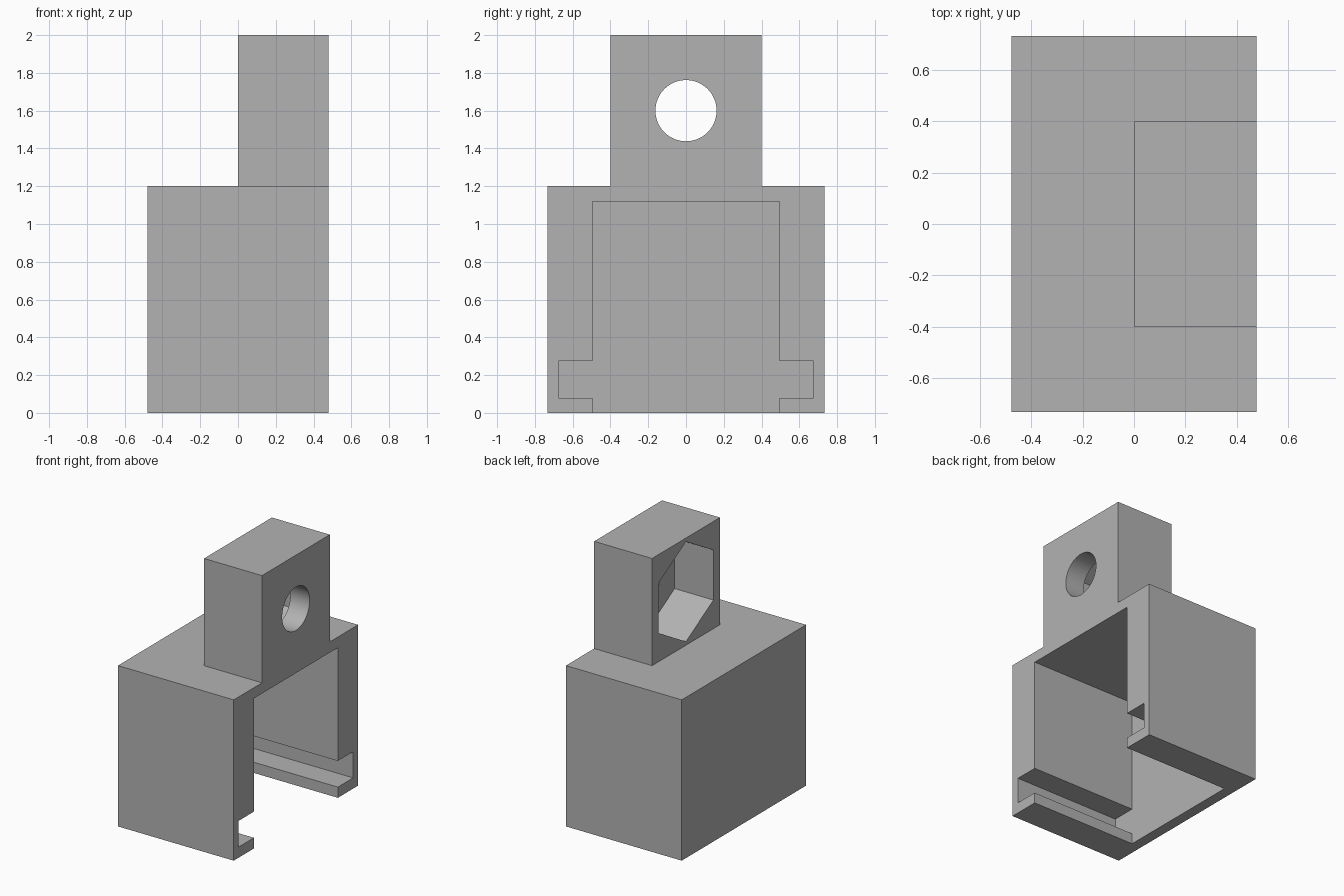
import bpy, bmesh, math
from mathutils import Vector

cube = bpy.data.objects.get("Cube")
if cube:
    bpy.data.objects.remove(cube, do_unlink=True)

HALF_X, HALF_Y = 0.478, 0.733      # housing footprint
WALL = 0.08                        # roof, back wall and lip thickness
HOUSING_TOP, TOP = 1.2, 2.0
LUG_HALF_Y, BORE_Z = 0.4, 1.6

grey = bpy.data.materials.new("plain grey")
grey.use_nodes = True
colour = (0.45, 0.45, 0.45, 1)
grey.diffuse_color = colour
grey.node_tree.nodes["Principled BSDF"].inputs["Base Color"].default_value = colour


def prism(name, profile, x0, x1):
    """Extrude a closed (y, z) profile along x."""
    bm = bmesh.new()
    face = bm.faces.new([bm.verts.new((x0, y, z)) for y, z in profile])
    out = bmesh.ops.extrude_face_region(bm, geom=[face])
    moved = [v for v in out["geom"] if isinstance(v, bmesh.types.BMVert)]
    bmesh.ops.translate(bm, verts=moved, vec=Vector((x1 - x0, 0, 0)))
    bmesh.ops.recalc_face_normals(bm, faces=bm.faces)
    mesh = bpy.data.meshes.new(name)
    bm.to_mesh(mesh)
    bm.free()
    mesh.materials.append(grey)
    obj = bpy.data.objects.new(name, mesh)
    bpy.context.collection.objects.link(obj)
    return obj


def rectangle(half_y, z0, z1):
    return [(-half_y, z0), (half_y, z0), (half_y, z1), (-half_y, z1)]


def ring(radius, sides):
    """Regular polygon around the bore axis, one corner pointing up."""
    angles = [2 * math.pi * i / sides for i in range(sides)]
    return [(radius * math.sin(a), BORE_Z + radius * math.cos(a)) for a in angles]


def combine(target, tool, operation):
    """Apply a boolean and discard the tool object."""
    mod = target.modifiers.new(operation.lower(), 'BOOLEAN')
    mod.operation, mod.solver, mod.object = operation, 'EXACT', tool
    bpy.context.view_layer.objects.active = target
    bpy.ops.object.modifier_apply(modifier=mod.name)
    bpy.data.objects.remove(tool, do_unlink=True)


# Housing block with the mounting lug on its open side
bracket = prism("mounting_bracket", rectangle(HALF_Y, 0, HOUSING_TOP), -HALF_X, HALF_X)
lug = prism("lug", rectangle(LUG_HALF_Y, HOUSING_TOP - WALL / 2, TOP), 0, HALF_X)
combine(bracket, lug, 'UNION')

# Cavity with side grooves above the bottom lips, open below and at the left
half = [(0.495, -0.1), (0.495, WALL), (0.675, WALL), (0.675, 0.275),
        (0.495, 0.275), (0.495, HOUSING_TOP - WALL)]
cavity = prism("cavity", half + [(-y, z) for y, z in reversed(half)],
               WALL - HALF_X, HALF_X + 0.1)
combine(bracket, cavity, 'DIFFERENCE')

# Round bolt hole and hexagonal nut pocket
combine(bracket, prism("bolt_hole", ring(0.162, 64), 0.2, HALF_X + 0.1), 'DIFFERENCE')
combine(bracket, prism("nut_pocket", ring(0.373, 6), -0.1, 0.32), 'DIFFERENCE')

# Merge leftover coplanar faces
bm = bmesh.new()
bm.from_mesh(bracket.data)
bmesh.ops.remove_doubles(bm, verts=bm.verts, dist=0.0001)
bmesh.ops.dissolve_limit(bm, angle_limit=math.radians(1), verts=bm.verts, edges=bm.edges)
bm.to_mesh(bracket.data)
bm.free()

bpy.ops.object.select_all(action='DESELECT')
bracket.select_set(True)
bpy.context.view_layer.objects.active = bracket
bpy.ops.object.shade_smooth_by_angle(angle=math.radians(30))
